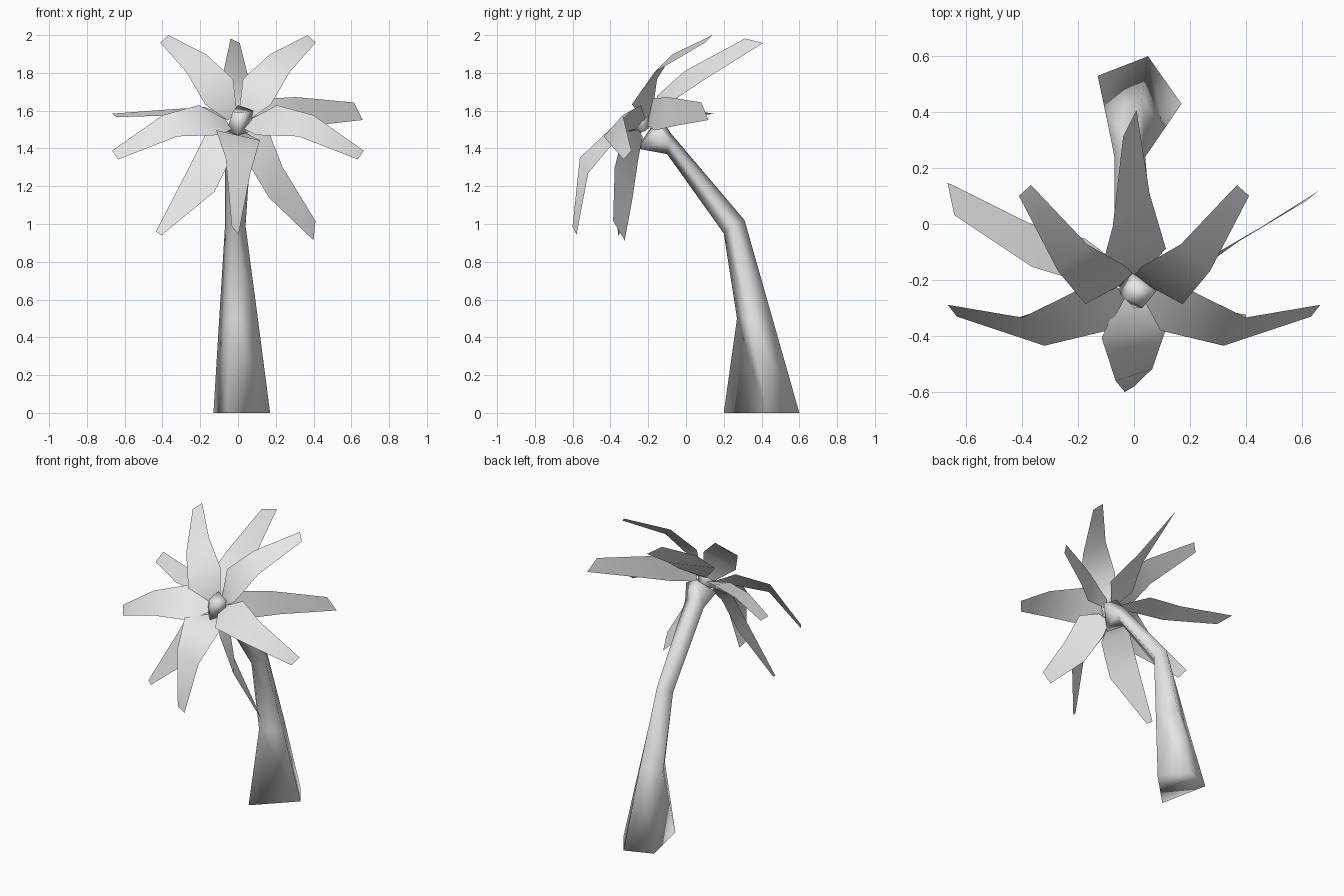
import bpy
import bmesh
from mathutils import Vector

cube = bpy.data.objects.get("Cube")
if cube:
    bpy.data.objects.remove(cube, do_unlink=True)

pale_grey = bpy.data.materials.new("pale_grey")
pale_grey.use_nodes = True
colour = (0.8, 0.8, 0.8, 1)
pale_grey.diffuse_color = colour
pale_grey.node_tree.nodes["Principled BSDF"].inputs["Base Color"].default_value = colour


def finish(name, bm):
    """Turn a bmesh into a smooth shaded object."""
    for face in bm.faces:
        face.smooth = True
    mesh = bpy.data.meshes.new(name)
    bm.to_mesh(mesh)
    bm.free()
    mesh.materials.append(pale_grey)
    obj = bpy.data.objects.new(name, mesh)
    bpy.context.collection.objects.link(obj)
    return obj


def loft(name, rings):
    """Skin a closed tube through four-cornered rings."""
    bm = bmesh.new()
    loops = [[bm.verts.new(p) for p in ring] for ring in rings]
    for low, high in zip(loops, loops[1:]):
        for i in range(len(low)):
            j = (i + 1) % len(low)
            bm.faces.new((low[i], low[j], high[j], high[i]))
    bm.faces.new(loops[0])
    bm.faces.new(loops[-1])
    bmesh.ops.recalc_face_normals(bm, faces=bm.faces)
    return finish(name, bm)


def leaf(name, spine, widths, side, tip_side, mirror=False):
    """Bent blade on a spine; its sideways direction twists from root to tip."""
    flip = Vector((-1, 1, 1)) if mirror else Vector((1, 1, 1))
    start, end = Vector(side).normalized(), Vector(tip_side).normalized()
    bm = bmesh.new()
    pairs = []
    for i, (point, width) in enumerate(zip(spine, widths)):
        across = start.lerp(end, i / (len(spine) - 1)).normalized() * width
        pairs.append([bm.verts.new((Vector(point) + across * s) * flip) for s in (-1, 1)])
    for (a, b), (c, d) in zip(pairs, pairs[1:]):
        bm.faces.new((a, b, d, c))
    # Turn the blade to face the open side of the crown
    bm.normal_update()
    facing = sum((f.normal * f.calc_area() for f in bm.faces), Vector())
    if facing.dot(Vector((0, -0.8, 0.6))) < 0:
        bmesh.ops.reverse_faces(bm, faces=bm.faces)
    return finish(name, bm)


def leaf_pair(name, spine, widths, side):
    leaf("right_" + name, spine, widths, side, side)
    leaf("left_" + name, spine, widths, side, side, mirror=True)


# Trunk: corners run right, back, left, front; it leans forward above the elbow
foot = [(-0.13, 0.53, 0), (0.05, 0.6, 0), (0.17, 0.43, 0), (-0.06, 0.2, 0)]
shin = [(-0.1, 0.39, 0.49), (0.03, 0.455, 0.51), (0.105, 0.335, 0.5), (-0.03, 0.27, 0.5)]
elbow = [(-0.07, 0.24, 0.97), (0, 0.31, 1.02), (0.04, 0.24, 0.99), (-0.02, 0.2, 0.95)]
neck = [(-0.07, -0.09, 1.42), (0, -0.08, 1.48), (0.07, -0.09, 1.43), (0, -0.1, 1.37)]
head = [(-0.09, -0.2, 1.49), (0.02, -0.14, 1.57), (0.11, -0.16, 1.52), (0, -0.26, 1.4)]
loft("trunk", [foot, shin, elbow, neck, head])

# Bud in the middle of the crown
bud_base = [(-0.06, -0.24, 1.49), (-0.01, -0.17, 1.53), (0.06, -0.22, 1.49), (0, -0.3, 1.47)]
bud_tip = [(-0.03, -0.27, 1.59), (0, -0.21, 1.63), (0.08, -0.24, 1.6), (0.03, -0.3, 1.59)]
loft("bud", [bud_base, bud_tip])

# Leaves: spine runs from root through shoulder and middle to tip
broad = (0.04, 0.12, 0.085, 0.035)

leaf("top_leaf",
     [(0, -0.18, 1.58), (0, -0.12, 1.66), (-0.01, 0.05, 1.79), (-0.015, 0.36, 1.97)],
     (0.03, 0.12, 0.09, 0.055), (1, -0.1, -0.1), (0.3, 0.6, -0.15))

leaf("front_leaf",
     [(0, -0.24, 1.48), (0, -0.39, 1.47), (0, -0.54, 1.31), (-0.015, -0.59, 0.965)],
     (0.04, 0.12, 0.08, 0.03), (1, 0.02, 0.06), (0.5, 0.3, -0.6))

leaf_pair("upper_leaf",
          [(-0.03, -0.2, 1.57), (-0.1, -0.22, 1.7), (-0.22, -0.12, 1.85), (-0.39, 0.12, 1.98)],
          broad, (0.1, 0.09, 0.09))

leaf("right_side_leaf",
     [(-0.05, -0.18, 1.56), (-0.18, -0.13, 1.6), (-0.37, -0.075, 1.59), (-0.655, 0.09, 1.575)],
     (0.03, 0.08, 0.08, 0.06), (0.2, 0.95, 0.27), (-0.2, 0.95, 0.15))

leaf("left_side_leaf",
     [(0.06, -0.2, 1.55), (0.2, -0.17, 1.58), (0.34, -0.08, 1.595), (0.637, 0.1, 1.597)],
     (0.03, 0.09, 0.085, 0.055), (-0.3, 0.1, 1), (-0.5, -0.4, 1))

leaf_pair("forward_leaf",
          [(-0.05, -0.24, 1.53), (-0.15, -0.31, 1.55), (-0.36, -0.385, 1.52), (-0.65, -0.31, 1.365)],
          broad, (-0.07, 0.09, 0.1))

leaf("right_lower_leaf",
     [(-0.04, -0.24, 1.48), (-0.1, -0.3, 1.42), (-0.2, -0.335, 1.22), (-0.42, -0.35, 0.95)],
     (0.04, 0.1, 0.1, 0.02), (0.75, -0.45, -0.5), (0.75, -0.45, -0.5))

leaf("left_lower_leaf",
     [(0.04, -0.24, 1.48), (0.1, -0.29, 1.42), (0.2, -0.33, 1.22), (0.405, -0.355, 0.965)],
     (0.04, 0.1, 0.1, 0.06), (-0.75, 0.25, -0.45), (-0.1, 0.6, -1))
